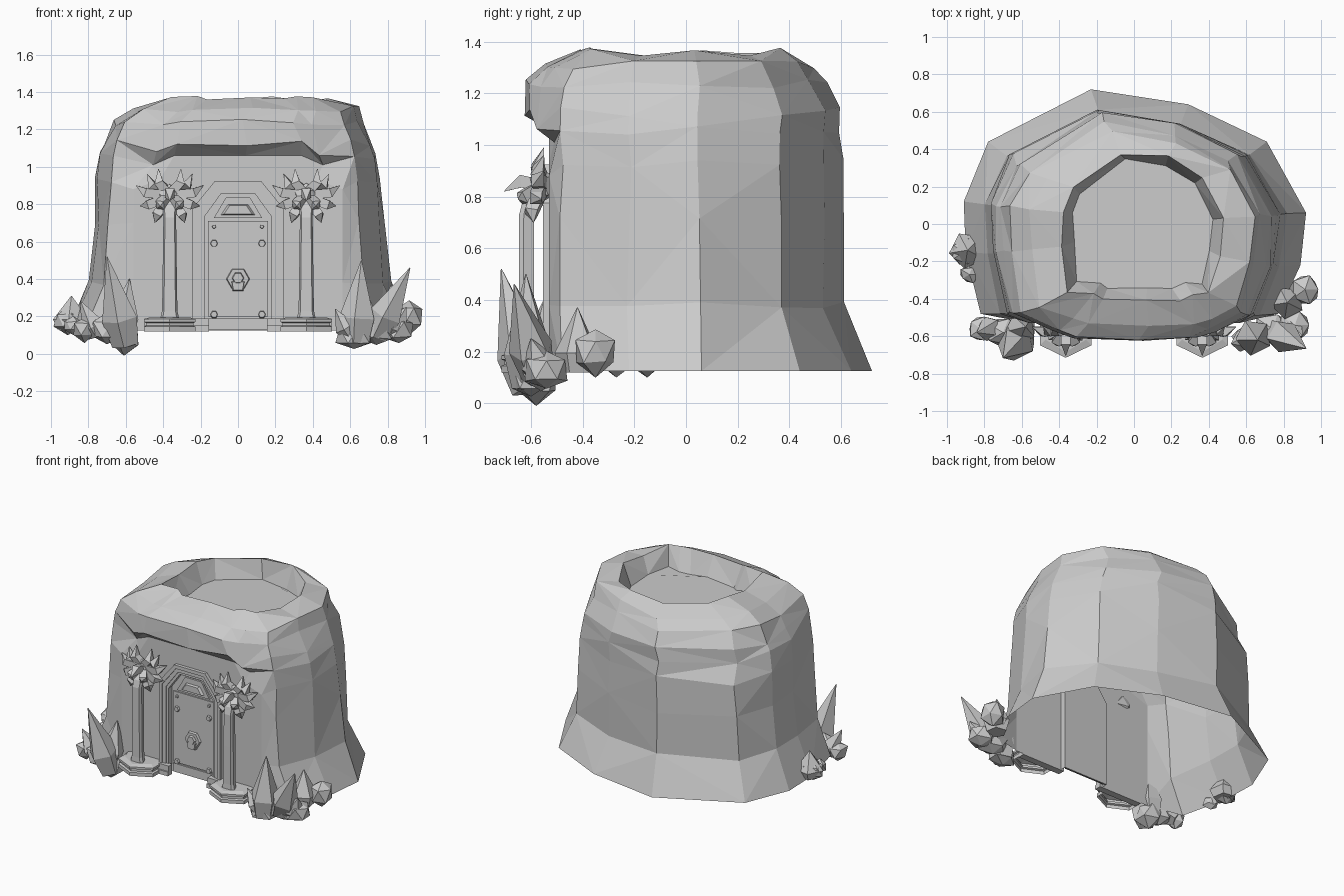
import bpy, bmesh, math, random
from mathutils import Vector

random.seed(4)
old = bpy.data.objects.get("Cube")
if old:
    bpy.data.objects.remove(old, do_unlink=True)

stone = bpy.data.materials.new("grey stone")
stone.use_nodes = True
GREY = (0.6, 0.6, 0.6, 1)
stone.diffuse_color = GREY
stone.node_tree.nodes["Principled BSDF"].inputs["Base Color"].default_value = GREY
WALL = -0.53  # plane of the front wall
DOOR = WALL + 0.03  # plane of the recessed door


def finish(name, bm, fix=True):
    if fix:
        bmesh.ops.recalc_face_normals(bm, faces=bm.faces[:])
    mesh = bpy.data.meshes.new(name)
    bm.to_mesh(mesh)
    bm.free()
    mesh.materials.append(stone)
    obj = bpy.data.objects.new(name, mesh)
    bpy.context.collection.objects.link(obj)
    return obj


def loft(name, rings, caps=(True, True), fix=True, split=False):
    """Skin closed rings of points, with optional end caps."""
    bm = bmesh.new()
    rows = [[bm.verts.new(p) for p in ring] for ring in rings]
    n = len(rows[0])
    for k, (a, b) in enumerate(zip(rows, rows[1:])):
        for i in range(n):
            j = (i + 1) % n
            if not split:
                bm.faces.new((a[i], a[j], b[j], b[i]))
            elif (i + k) % 2:
                bm.faces.new((a[i], a[j], b[j]))
                bm.faces.new((a[i], b[j], b[i]))
            else:
                bm.faces.new((a[i], a[j], b[i]))
                bm.faces.new((a[j], b[j], b[i]))
    if caps[0]:
        bm.faces.new(rows[0][::-1])
    if caps[1]:
        bm.faces.new(rows[-1])
    return finish(name, bm, fix)


def spike(name, path, radii, sides=5):
    """Faceted spike along a path, ending in a point."""
    path = [Vector(p) for p in path]
    rings = []
    for k, (p, r) in enumerate(zip(path, radii)):
        d = (path[min(k + 1, len(path) - 1)] - path[max(k - 1, 0)]).normalized()
        u = d.orthogonal().normalized()
        v = d.cross(u)
        turns = [math.tau * i / sides for i in range(sides)]
        rings.append([p + r * (u * math.cos(t) + v * math.sin(t)) for t in turns])
    return loft(name, rings)


def boulder(name, centre, size):
    bm = bmesh.new()
    bmesh.ops.create_icosphere(bm, subdivisions=1, radius=1)
    for v in bm.verts:
        v.co *= random.uniform(0.8, 1.1)
        v.co = Vector([c + s * q for c, s, q in zip(centre, size, v.co)])
    return finish(name, bm)


def plate(name, outline, y0, y1, bevel=0.0):
    """Front-facing plate from an x,z outline; bevel shrinks its front."""
    cx = sum(p[0] for p in outline) / len(outline)
    cz = sum(p[1] for p in outline) / len(outline)
    f = 1 - bevel
    back = [(x, y0, z) for x, z in outline]
    front = [(cx + (x - cx) * f, y1, cz + (z - cz) * f) for x, z in outline]
    return loft(name, [back, front])


def hexagon(x, z, r):
    return [(x + r * math.cos(i * math.pi / 3), z + r * math.sin(i * math.pi / 3)) for i in range(6)]


def arch(grow):
    w, s, t, h = .17 + grow, .73 + grow * .6, .085 + grow * .5, .85 + grow
    return [(-w, .125), (-w, s), (-t, h), (t, h), (w, s), (w, .125)]


# Hollow rock dome: one ground outline scaled up through the heights
outline = [(.56, -.6), (.77, -.48), (.89, -.22), (.92, .06), (.71, .44), (.29, .64), (-.23, .72), (-.78, .44),
           (-.91, .12), (-.9, -.15), (-.82, -.48), (-.56, -.6), (-.42, -.64), (.05, -.66), (.42, -.64)]
# height, x scale, back scale, side scale, front scale
levels = [(.125, 1, 1, 1, 1), (.38, .88, .84, 1, 1), (.7, .84, .84, 1, 1), (.93, .835, .835, 1, 1),
          (1.06, .81, .835, 1, .85), (1.13, .785, .83, 1, .96), (1.24, .725, .75, .99, .95),
          (1.31, .66, .68, .93, .84), (1.36, .47, .58, .78, .63), (1.22, .41, .49, .66, .53)]
rings = []
for z, sx, back, side, front in levels:
    ring = []
    for x, y in outline:
        on_front = y < -.5
        px = x * (1 if on_front and z < 1 else sx) + (.04 if z > 1.25 or sx < .5 else 0)
        py = y * (back if y > 0 else front if on_front else side)
        pz = z
        if z < 1.1:
            py = max(py, WALL)
        if z > .2 and not (on_front and z < 1.1):
            px += random.uniform(-.012, .012)
            py += random.uniform(-.01, .01)
            pz += random.uniform(-.02, .02)
        if abs(x) == .56 and .9 < z < 1.2:
            pz -= .05  # brow dips at the corners
        if x == -.78 and z > 1:
            py -= .05  # sloping rear shoulder
        ring.append((px, min(py, .37) if sx < .5 else py, pz))
    rings.append(ring)
dome = loft("rock_dome", rings, caps=(False, True), fix=False, split=True)

# Cut the arched opening out of the flat front wall
bm = bmesh.new()
bm.from_mesh(dome.data)
opening = arch(.008)
cuts = [(Vector((a[0], 0, a[1])), Vector((a[1] - b[1], 0, b[0] - a[0])))
        for a, b in zip(opening, opening[1:])]


def wall_faces():
    return [f for f in bm.faces if all(abs(v.co.y - WALL) < .001 for v in f.verts)]


for point, normal in cuts:
    flat = wall_faces()
    parts = set(flat) | {e for f in flat for e in f.edges} | {v for f in flat for v in f.verts}
    bmesh.ops.bisect_plane(bm, geom=list(parts), plane_co=point, plane_no=normal)
inside = [f for f in wall_faces() if all((f.calc_center_median() - p).dot(n) < 0 for p, n in cuts)]
bmesh.ops.delete(bm, geom=inside, context="FACES")
bm.to_mesh(dome.data)
bm.free()


# Stepped frames leading into the recessed door
def frame(name, outer, inner, front, back):
    def path(g, y):
        return [(x, y, z) for x, z in arch(g)]
    sections = [path(outer, WALL), path(outer, front), path(inner, front), path(inner, back)]
    bm = bmesh.new()
    rows = [[bm.verts.new(p) for p in s] for s in sections]
    for a, b in zip(rows, rows[1:]):
        for i in range(len(a) - 1):
            bm.faces.new((a[i], a[i + 1], b[i + 1], b[i]))
    return finish(name, bm)


frame("outer_door_frame", .075, .05, WALL - .024, WALL)
frame("middle_door_frame", .05, .025, WALL - .016, WALL)
frame("inner_door_frame", .025, .008, WALL - .008, DOOR + .01)
plate("door_panel", arch(.008), DOOR + .01, DOOR)
plate("door_leaf", [(-.16, .2), (-.16, .71), (.16, .71), (.16, .2)], DOOR, DOOR - .009)
plate("kick_plate", [(-.16, .13), (-.16, .19), (.16, .19), (.16, .13)], DOOR, DOOR - .012)
plate("transom_border", [(-.13, .725), (-.065, .835), (.065, .835), (.13, .725)], DOOR, DOOR - .012)
plate("transom_panel", [(-.1, .74), (-.06, .8), (.06, .8), (.1, .74)], DOOR, DOOR - .03, .25)
for x in (-.128, .128):
    for z, r in ((.21, .022), (.59, .022), (.68, .012)):
        plate("door_bolt", hexagon(x, z, r), DOOR, DOOR - .024, .2)
plate("knocker_plate", hexagon(0, .4, .066), DOOR, DOOR - .025, .12)
plate("knocker_boss", hexagon(0, .405, .04), DOOR, DOOR - .042, .3)
plate("knocker_ring", [(-.04, .39), (.04, .39), (.03, .335), (-.03, .335)], DOOR, DOOR - .038, .2)


# Pedestals are half hexagons on the wall; shafts are slim prisms before it
def half_hex(cx, w, side, tip, z):
    return [(cx - w, WALL, z), (cx - w, side, z), (cx, tip, z), (cx + w, side, z), (cx + w, WALL, z)]


def prism(cx, w, y, z):
    front = [(cx - w, y, z), (cx - w * .75, y - .018, z), (cx + w * .75, y - .018, z), (cx + w, y, z)]
    return front + [(cx + w * .7, y + .04, z), (cx - w * .7, y + .04, z)]


for s, tag in ((-1, "right"), (1, "left")):
    cx = .365 * s
    steps = [(.12, 0), (.145, 0), (.15, .012), (.165, .012), (.17, 0), (.185, 0), (.195, .03)]
    loft(tag + "_pillar_base", [half_hex(cx, .138 - i, -.648 + i, -.715 + i, z) for z, i in steps], (False, True))
    for z0, z1, out in ((.12, .15, .05), (.15, .19, .04)):
        a, b = .155 * s, .5 * s
        plate(tag + "_wall_plinth", [(a, z0), (a, z1), (b, z1), (b, z0)], WALL, WALL - out)
    shaft = [(.19, .05, -.632), (.23, .041, -.63), (.5, .037, -.629), (.73, .034, -.628), (.78, .037, -.615), (.83, .045, -.58)]
    loft(tag + "_pillar_shaft", [prism(cx, w, y, z) for z, w, y in shaft])

    # Leafy capital: curled pointed leaves around a core
    boulder(tag + "_capital_core", (cx, -.56, .84), (.09, .05, .075))
    core = Vector((cx, -.56, .84))
    leaves = [(.06, .01, .15), (.18, .01, .06), (.16, 0, -.05), (.08, -.03, -.14), (.12, .01, .12), (.05, -.09, -.05)]
    for x, y, z in leaves:
        for m in (-1, 1):
            tip = Vector((x * m, y, z))
            bend = tip * .6 + Vector((.022 * m, -.02, -.015))
            spike(tag + "_capital_leaf", [core + tip * .15, core + bend, core + tip], [.036, .034, .001], 4)
    spike(tag + "_front_leaf", [core, core + Vector((0, -.08, .02)), core + Vector((0, -.145, -.02))], [.035, .035, .001], 4)

# Crystal spikes: base, tip, thickness
crystals = [((-.6, -.6, .05), (-.7, -.715, .52), .1), ((-.62, -.57, .1), (-.58, -.55, .4), .085),
            ((-.75, -.55, .1), (-.84, -.58, .28), .07), ((.63, -.6, .06), (.66, -.62, .5), .1),
            ((.74, -.57, .1), (.92, -.665, .46), .09), ((.6, -.62, .1), (.52, -.64, .24), .06),
            ((.82, -.55, .1), (.9, -.6, .25), .075), ((-.89, -.14, .13), (-.89, -.14, .31), .1),
            ((.82, -.42, .12), (.82, -.42, .37), .09)]
for base, tip, r in crystals:
    a, b = Vector(base), Vector(tip)
    spike("crystal_spike", [a, a.lerp(b, .3), b], [r * .75, r, .002])

# Loose boulders around the foot: centre, half sizes
boulders = [((-.91, -.15, .18), (.09, .08, .08)), ((-.88, -.27, .15), (.06, .05, .05)),
            ((-.82, -.56, .13), (.07, .07, .07)), ((-.61, -.58, .095), (.1, .09, .1)),
            ((-.7, -.58, .13), (.1, .08, .09)), ((.915, -.35, .2), (.09, .09, .1)),
            ((.62, -.6, .1), (.11, .08, .09)), ((.74, -.56, .12), (.11, .1, .09)),
            ((.86, -.54, .13), (.1, .09, .09))]
for centre, size in boulders:
    boulder("boulder", centre, size)
